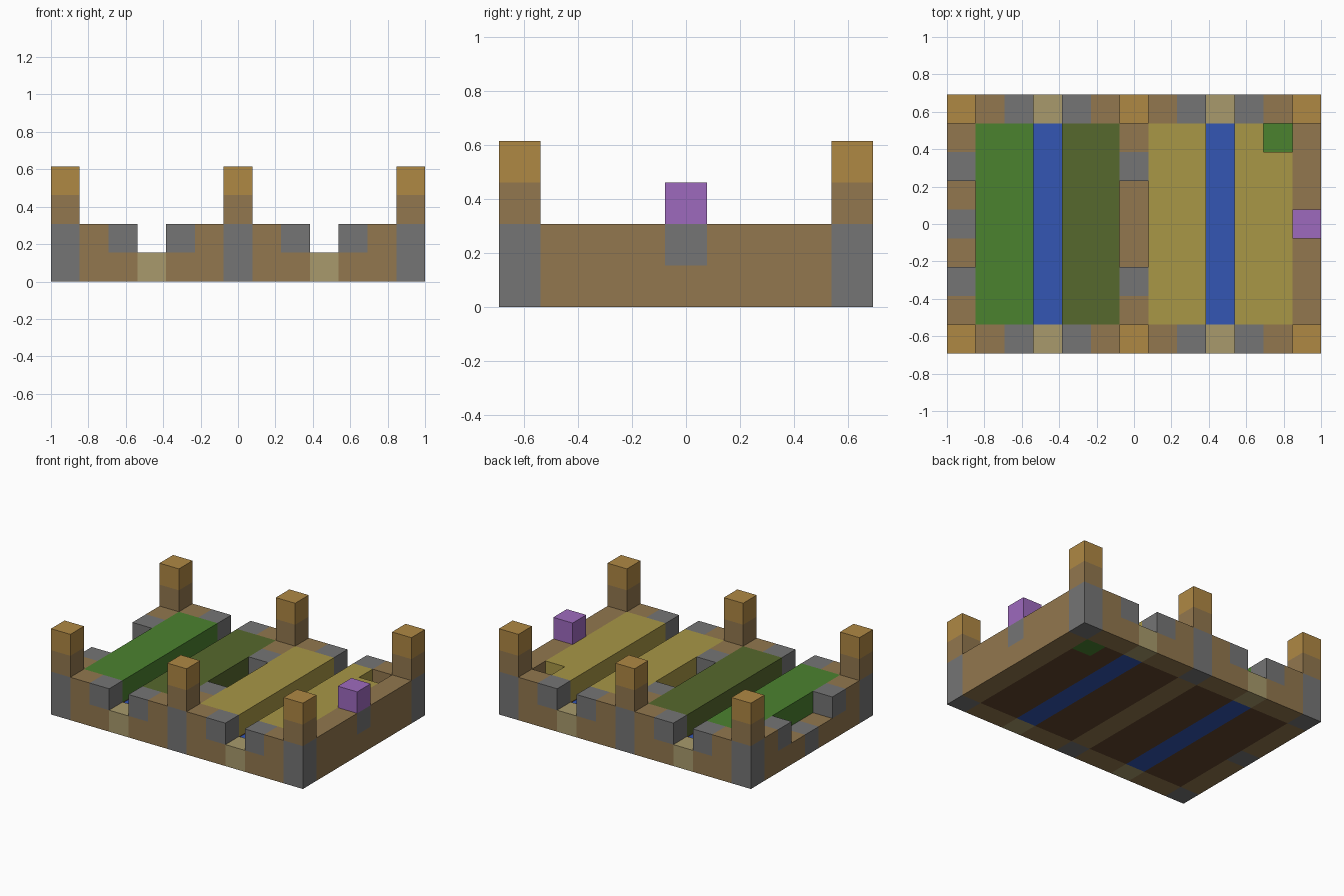
import bpy
import bmesh

cube = bpy.data.objects.get("Cube")
if cube:
    bpy.data.objects.remove(cube, do_unlink=True)

U = 2 / 13  # edge of one block


def linear(c):
    c /= 255
    return c / 12.92 if c <= 0.04045 else ((c + 0.055) / 1.055) ** 2.4


def material(name, *rgb):
    m = bpy.data.materials.new(name)
    color = [linear(c) for c in rgb] + [1]
    m.use_nodes = True
    m.diffuse_color = color
    m.node_tree.nodes["Principled BSDF"].inputs["Base Color"].default_value = color
    return m


timber = material("timber brown", 146, 119, 78)
stone = material("stone grey", 117, 117, 117)
tan = material("lamp tan", 175, 136, 68)
khaki = material("step khaki", 168, 154, 108)
green = material("leaf green", 75, 130, 47)
olive = material("olive crop", 86, 104, 45)
wheat = material("wheat yellow", 168, 151, 70)
water = material("water blue", 51, 86, 180)
purple = material("purple", 158, 106, 190)
soil = material("soil brown", 98, 70, 44)


def blocks(name, mat, *ranges):
    """One object from boxes given as first cell and cell count along x, y, z."""
    bm = bmesh.new()
    for (x, nx), (y, ny), (z, nz) in ranges:
        for v in bmesh.ops.create_cube(bm, size=1)["verts"]:
            v.co.x = (x - 6.5 + nx * (v.co.x + 0.5)) * U
            v.co.y = (y - 4.5 + ny * (v.co.y + 0.5)) * U
            v.co.z = (z + nz * (v.co.z + 0.5)) * U
    mesh = bpy.data.meshes.new(name)
    bm.to_mesh(mesh)
    bm.free()
    mesh.materials.append(mat)
    obj = bpy.data.objects.new(name, mesh)
    bpy.context.collection.objects.link(obj)
    return obj


# Six posts: stone foot, timber middle, tan lamp
posts = [((x, 1), (y, 1)) for x in (0, 6, 12) for y in (0, 8)]
blocks("post_feet", stone, *[(x, y, (0, 2)) for x, y in posts])
blocks("post_middles", timber, *[(x, y, (2, 1)) for x, y in posts])
blocks("post_lamps", tan, *[(x, y, (3, 1)) for x, y in posts])

# Front and back walls, each with a stepped gap at both channels
for side, row in (("front", 0), ("back", 8)):
    y = (row, 1)
    base, ends, caps, steps = [], [], [], []
    for bed in (0, 6):
        for x, end, cap in ((1, 1, 2), (4, 5, 4)):
            base.append(((bed + x, 2), y, (0, 1)))
            ends.append(((bed + end, 1), y, (1, 1)))
            caps.append(((bed + cap, 1), y, (1, 1)))
        steps.append(((bed + 3, 1), y, (0, 1)))
    blocks(side + "_wall", timber, *base, *ends)
    blocks(side + "_wall_caps", stone, *caps)
    blocks(side + "_steps", khaki, *steps)

# Right wall and divider, lowered in the middle between stone caps
ends = (1, 7)
for name, col in (("right_wall", 0), ("divider", 6)):
    x = (col, 1)
    blocks(name, timber, (x, (1, 3), (0, 1)), (x, (5, 3), (0, 1)),
           *[(x, (y, 1), (1, 1)) for y in ends])
    blocks(name + "_caps", stone, *[(x, (y, 1), (1, 1)) for y in (2, 6)])
    blocks(name + "_sill", stone if col == 0 else timber, (x, (4, 1), (0, 1)))

# Left wall at full height, with a stone block carrying the purple block
x = (12, 1)
blocks("left_wall", timber, (x, (1, 7), (0, 1)),
       (x, (1, 3), (1, 1)), (x, (5, 3), (1, 1)))
blocks("left_wall_stone", stone, (x, (4, 1), (1, 1)))
blocks("purple_block", purple, (x, (4, 1), (2, 1)))

# Soil, water channels and crops
inside = (1, 7)
blocks("soil_beds", soil, *[((x, 2), inside, (0, 1)) for x in (1, 4, 7)],
       ((10, 1), inside, (0, 1)), ((11, 1), (1, 6), (0, 1)))
blocks("water_channels", water, *[((x, 1), inside, (0, 0.95)) for x in (3, 9)])
blocks("green_crop", green, ((1, 2), inside, (1, 1)))
blocks("olive_crop", olive, ((4, 2), inside, (1, 1)))
blocks("wheat_crop", wheat, ((7, 2), inside, (1, 1)),
       ((10, 1), inside, (1, 1)), ((11, 1), (1, 6), (1, 1)))

# Sunken green block in the back corner
blocks("corner_bin", green, ((11, 1), (7, 1), (0, 1)))
